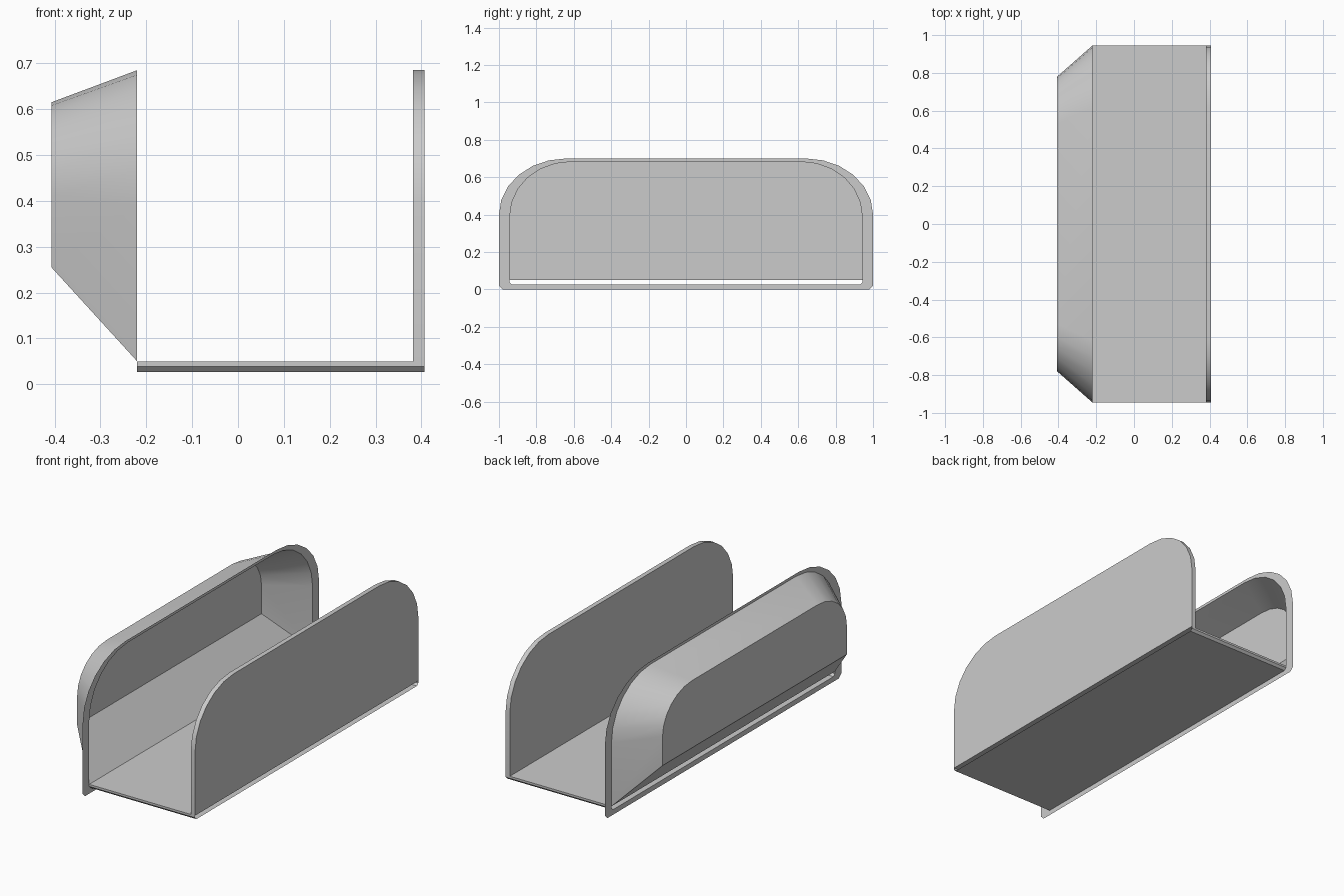
import bpy, bmesh
from math import sin, cos, pi

if "Cube" in bpy.data.objects:
    bpy.data.objects.remove(bpy.data.objects["Cube"])

SEG = 6


def arch(x, hy, z0, z1, za, ry, c=0.0):
    """Closed outline in a constant-x plane: flat base (cut corners c), rounded top corners."""
    half = [(hy - c, z0), (hy, z0 + c)] if c else [(hy, z0)]
    for i in range(SEG + 1):
        a = i / SEG * pi / 2
        half.append((hy - ry + ry * cos(a), za + (z1 - za) * sin(a)))
    pts = half + [(-y, z) for y, z in reversed(half)]
    return [(x, y, z) for y, z in pts]


def loft(name, loops, cap_first=False, cap_last=False, open_base=False, smooth=True):
    """Skin matching outlines with quads and optionally cap the ends."""
    bm = bmesh.new()
    rows = [[bm.verts.new(p) for p in lp] for lp in loops]
    n = len(rows[0])
    for a, b in zip(rows, rows[1:]):
        for i in range(n - 1 if open_base else n):
            j = (i + 1) % n
            bm.faces.new((a[i], a[j], b[j], b[i]))
    if cap_first:
        bm.faces.new(rows[0])
    if cap_last:
        bm.faces.new(rows[-1])
    bmesh.ops.recalc_face_normals(bm, faces=bm.faces)
    me = bpy.data.meshes.new(name)
    bm.to_mesh(me)
    bm.free()
    ob = bpy.data.objects.new(name, me)
    bpy.context.collection.objects.link(ob)
    if smooth:
        bpy.ops.object.select_all(action='DESELECT')
        ob.select_set(True)
        bpy.context.view_layer.objects.active = ob
        bpy.ops.object.shade_smooth_by_angle(angle=pi / 6)
    return ob


XM, XR0, XR1, XB = -0.22, 0.382, 0.407, -0.407
HY, FLOOR, UNDER, TOP = 0.945, 0.05, 0.027, 0.685

# Flat rim around the scoop opening
loft("rim_flange", [arch(XM, 1.0, 0.0, 0.70, 0.40, 0.36, 0.02),
                    arch(XM, HY, UNDER, TOP, 0.39, 0.33, 0.012)], smooth=False)

# Tapered scoop with a closed back
loft("scoop", [arch(XM, HY, FLOOR, TOP, 0.39, 0.33),
               arch(XB, 0.78, 0.255, 0.615, 0.41, 0.25)], cap_last=True)

# Upright end panel
loft("end_panel", [arch(XR0, HY, FLOOR, TOP, 0.39, 0.33),
                   arch(XR1, HY, FLOOR, TOP, 0.39, 0.33)],
     cap_first=True, cap_last=True, open_base=True)

# Hollow floor tray, open at both x ends
c = 0.012
section = [(HY, FLOOR), (HY, UNDER + c), (HY - c, UNDER),
           (c - HY, UNDER), (-HY, UNDER + c), (-HY, FLOOR)]
loft("floor_tray", [[(x, y, z) for y, z in section] for x in (XM, XR1)], smooth=False)
